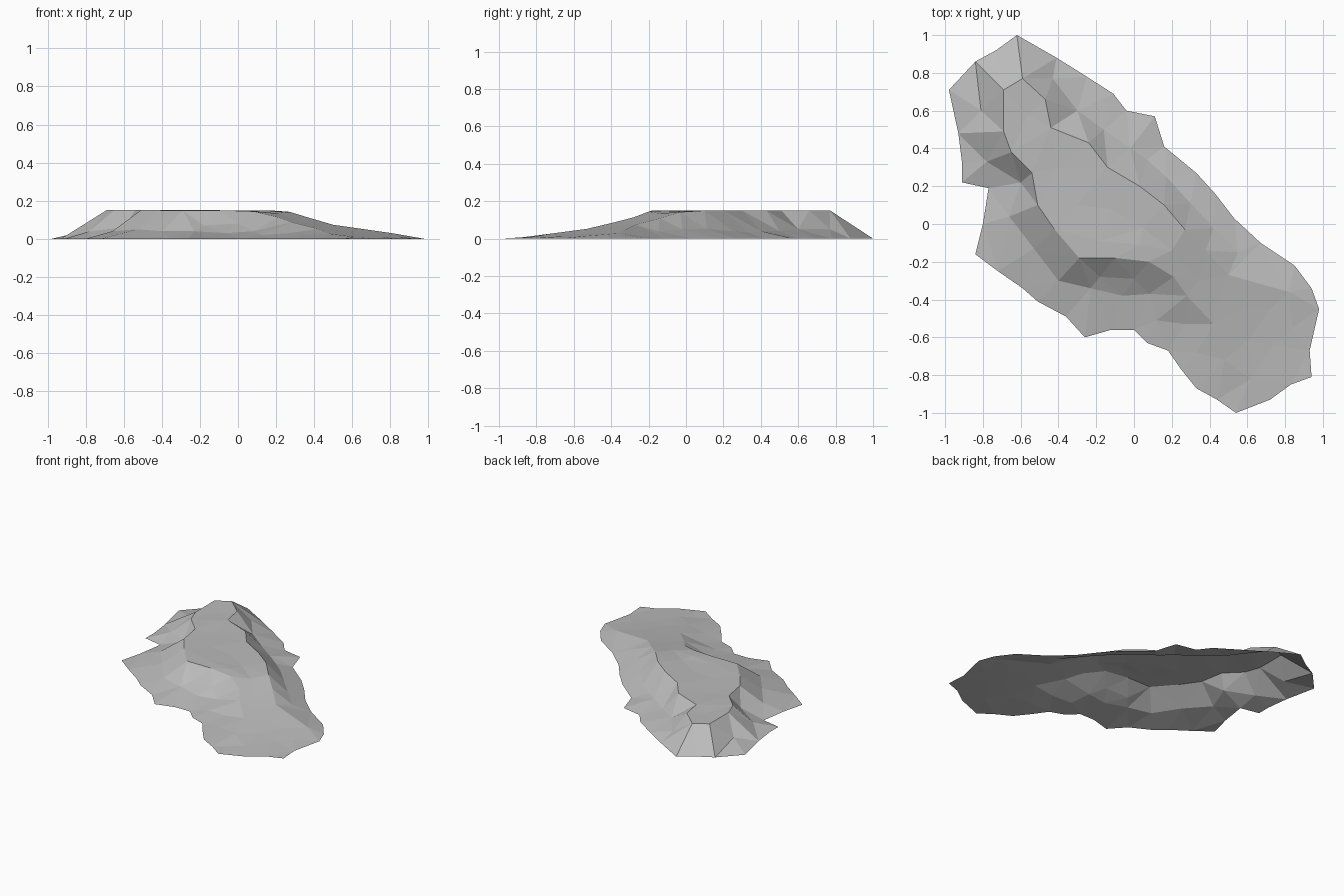
import bpy
import bmesh
import random
from mathutils import Vector
from mathutils.geometry import delaunay_2d_cdt

random.seed(4)

cube = bpy.data.objects.get("Cube")
if cube:
    bpy.data.objects.remove(cube, do_unlink=True)

# Ground outline, clockwise, in hundredths
outline = [
    (-62, 100), (-41, 88), (-25, 78), (-11, 69), (-4, 60), (11, 57), (16, 41),
    (33, 27), (43, 16), (53, 3), (67, -10), (85, -22), (94, -34), (98, -45),
    (93, -67), (94, -81), (83, -85), (72, -93), (54, -100), (44, -93),
    (33, -87), (25, -77), (18, -67), (7, -63), (0, -56), (-12, -56),
    (-26, -60), (-36, -49), (-51, -41), (-59, -34), (-72, -25), (-84, -16),
    (-80, 0), (-77, 19), (-91, 22), (-91, 32), (-93, 48), (-98, 71),
    (-84, 86), (-73, 92),
]

# Upper rim of the mound, where the steep flanks begin
rim = [
    (-69, 71), (-59, 77), (-47, 66), (-44, 51), (-24, 43), (-14, 30), (3, 20),
    (16, 10), (27, -3), (38, -14), (50, -27), (58, -45), (42, -53), (28, -38),
    (21, -28), (8, -20), (3, -11), (-10, -18), (-18, -9), (-29, -18),
    (-42, -3), (-51, 10), (-54, 27), (-65, 38), (-69, 49),
]

# Flank points between outline and rim, with their heights
flank = [
    (-43, 77, 5), (-30, 60, 5), (-16, 50, 4), (-2, 40, 4), (7, 34, 3),
    (17, 25, 4), (30, 11, 5), (42, -2, 5), (55, -15, 4), (-81, 60, 4),
    (-78, 33, 4), (-60, 22, 6), (-66, 4, 4), (-53, -13, 5), (-40, -30, 4),
    (-23, -34, 4), (-18, -28, 7), (-6, -38, 3), (0, -29, 8), (8, -37, 4),
    (12, -51, 2), (27, -53, 3), (33, -68, 2),
]

# Loose points on the plateau and the long ramp
crown = [
    (-56, 58), (-40, 30), (-30, 10), (-12, 8), (5, -2), (20, -14), (34, -30),
    (44, -40), (48, -72), (60, -62), (72, -45), (74, -64), (82, -36),
    (62, -82), (84, -55),
]

# Height along the diagonal, from level crown to thin toe
slope = [(-9, .153), (.22, .15), (.35, .137), (.5, .112), (.6, .095),
         (.8, .07), (.95, .052), (1.25, .022), (1.5, .006), (2, 0)]


def ramp_height(x, y):
    t = x - y
    for (a, low), (b, high) in zip(slope, slope[1:]):
        if a <= t <= b:
            return low + (high - low) * (t - a) / (b - a)
    return 0


def scaled(points):
    return [Vector((p[0], p[1])) / 100 for p in points]


def loop_edges(start, count):
    return [(start + i, start + (i + 1) % count) for i in range(count)]


# Gather the plan points and a height for each of them
plan = scaled(outline + rim + flank + crown)
heights = [0.0] * len(outline)
heights += [ramp_height(p.x, p.y) for p in scaled(rim)]
heights += [p[2] / 100 for p in flank]
heights += [ramp_height(p.x, p.y) * random.uniform(.96, 1) for p in scaled(crown)]

edges = loop_edges(len(outline), len(rim))
border = list(range(len(outline)))[::-1]
verts, _, faces, sources, _, _ = delaunay_2d_cdt(plan, edges, [border], 1, 1e-5)

# Rock surface, open underneath
bm = bmesh.new()
points = []
for co, source in zip(verts, sources):
    z = heights[source[0]] if source else ramp_height(co.x, co.y)
    points.append(bm.verts.new((co.x, co.y, z)))
for face in faces:
    bm.faces.new([points[i] for i in face])
for face in bm.faces:
    face.normal_update()
    if face.normal.z < 0:
        face.normal_flip()

mesh = bpy.data.meshes.new("rock_mound")
bm.to_mesh(mesh)
bm.free()
mound = bpy.data.objects.new("rock_mound", mesh)
bpy.context.collection.objects.link(mound)

# Plain stone colour
stone = bpy.data.materials.new("stone_grey")
stone.use_nodes = True
grey = (.5, .5, .5, 1)
stone.diffuse_color = grey
shader = next(n for n in stone.node_tree.nodes if n.type == 'BSDF_PRINCIPLED')
shader.inputs["Base Color"].default_value = grey
mesh.materials.append(stone)
